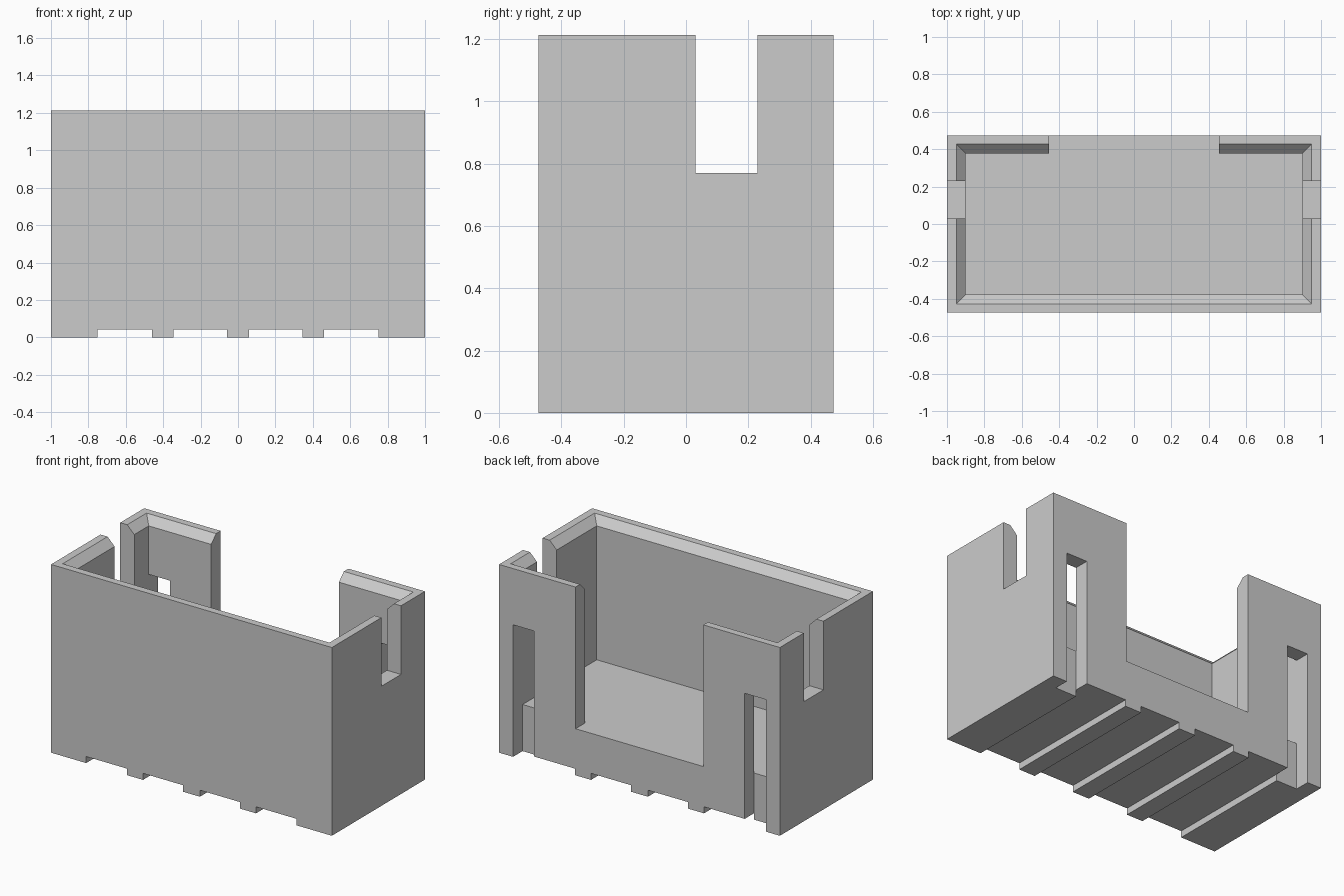
import bpy
import bmesh

cube = bpy.data.objects.get("Cube")
if cube:
    bpy.data.objects.remove(cube, do_unlink=True)

# Main dimensions
HALF_X, HALF_Y, HEIGHT = 1.0, 0.4735, 1.212
IN_X, IN_Y, FLOOR = 0.9, 0.377, 0.30
CHAMFER = 0.05

grey = bpy.data.materials.new("plain grey")
grey.use_nodes = True
grey.diffuse_color = (0.6, 0.6, 0.6, 1)
grey.node_tree.nodes["Principled BSDF"].inputs["Base Color"].default_value = (0.6, 0.6, 0.6, 1)


def loft(name, levels):
    """Solid through rectangles given as (x0, x1, y0, y1, z), bottom to top."""
    bm = bmesh.new()
    rings = [[bm.verts.new(p) for p in ((x0, y0, z), (x1, y0, z), (x1, y1, z), (x0, y1, z))]
             for x0, x1, y0, y1, z in levels]
    bm.faces.new(rings[0][::-1])
    bm.faces.new(rings[-1])
    for a, b in zip(rings, rings[1:]):
        for i in range(4):
            j = (i + 1) % 4
            bm.faces.new((a[i], a[j], b[j], b[i]))
    bmesh.ops.recalc_face_normals(bm, faces=bm.faces)
    mesh = bpy.data.meshes.new(name)
    bm.to_mesh(mesh)
    bm.free()
    obj = bpy.data.objects.new(name, mesh)
    bpy.context.scene.collection.objects.link(obj)
    return obj


def box(name, x, y, z):
    x = sorted(x)
    return loft(name, [(*x, *y, z[0]), (*x, *y, z[1])])


body = box("open_box", (-HALF_X, HALF_X), (-HALF_Y, HALF_Y), (0, HEIGHT))
body.data.materials.append(grey)


def cavity_level(grow, z):
    return (-IN_X - grow, IN_X + grow, -IN_Y - grow, IN_Y + grow, z)


# Inner cavity with a chamfered rim, and the wide opening in the back wall
cutters = [
    loft("cavity_cutter", [cavity_level(0, FLOOR), cavity_level(0, HEIGHT - CHAMFER),
                           cavity_level(2 * CHAMFER, HEIGHT + CHAMFER)]),
    box("back_opening_cutter", (-0.455, 0.455), (0.2, 0.7), (FLOOR, 1.5)),
]

for s in (-1, 1):
    # Side notches, back slots and underside grooves
    cutters.append(box("side_notch_cutter", (s * 0.8, s * 1.2), (0.03, 0.23), (0.77, 1.5)))
    cutters.append(box("back_slot_cutter", (s * 0.75, s * IN_X), (IN_Y, 0.7), (-0.2, 0.85)))
    for near, far in ((0.06, 0.345), (0.46, 0.75)):
        cutters.append(box("groove_cutter", (s * near, s * far), (-0.7, 0.7), (-0.2, 0.042)))

# Cut the body, then discard the helpers
bpy.context.view_layer.objects.active = body
for cutter in cutters:
    cutter.hide_render = True
    mod = body.modifiers.new("cut", "BOOLEAN")
    mod.operation = "DIFFERENCE"
    mod.solver = "EXACT"
    mod.object = cutter
    bpy.ops.object.modifier_apply(modifier=mod.name)
    bpy.data.objects.remove(cutter, do_unlink=True)
